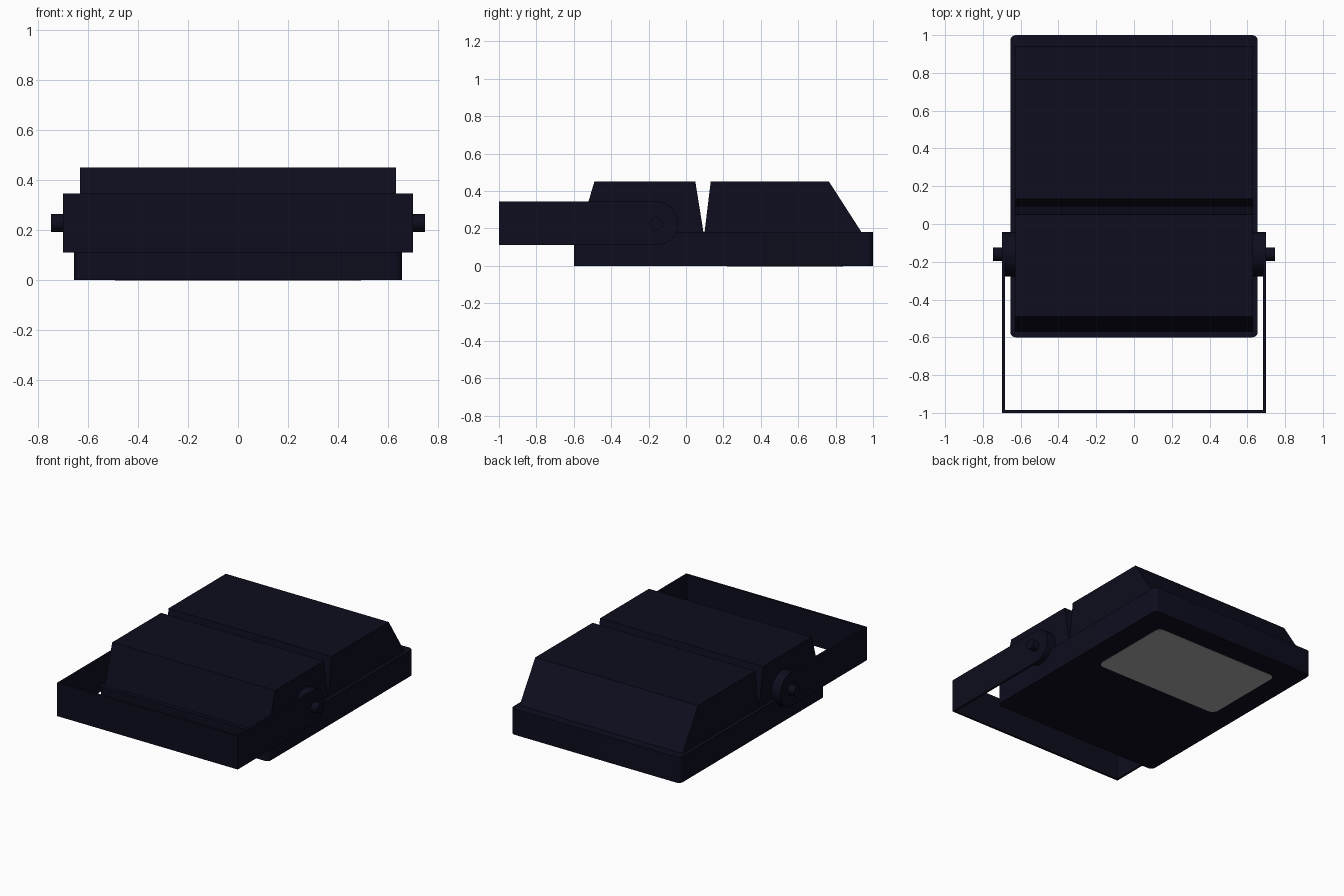
import bpy, bmesh, math
from mathutils import Vector

if "Cube" in bpy.data.objects:
    bpy.data.objects.remove(bpy.data.objects["Cube"], do_unlink=True)


def material(name, colour):
    m = bpy.data.materials.new(name)
    m.use_nodes = True
    m.diffuse_color = colour
    m.node_tree.nodes["Principled BSDF"].inputs["Base Color"].default_value = colour
    return m


housing_paint = material("dark navy paint", (0.004, 0.004, 0.013, 1))
glass_grey = material("lens grey", (0.4, 0.4, 0.4, 1))


def prism(name, outline, axis, start, end, mat):
    """Extrude a 2D outline along x (outline is y, z) or z (outline is x, y)."""
    bm = bmesh.new()
    place = (lambda a, b: (start, a, b)) if axis == "x" else (lambda a, b: (a, b, start))
    face = bm.faces.new([bm.verts.new(place(a, b)) for a, b in outline])
    out = bmesh.ops.extrude_face_region(bm, geom=[face])
    shift = Vector((end - start, 0, 0)) if axis == "x" else Vector((0, 0, end - start))
    moved = [g for g in out["geom"] if isinstance(g, bmesh.types.BMVert)]
    bmesh.ops.translate(bm, verts=moved, vec=shift)
    bmesh.ops.recalc_face_normals(bm, faces=bm.faces)
    mesh = bpy.data.meshes.new(name)
    bm.to_mesh(mesh)
    bm.free()
    mesh.materials.append(mat)
    obj = bpy.data.objects.new(name, mesh)
    bpy.context.collection.objects.link(obj)
    bpy.ops.object.select_all(action="DESELECT")
    obj.select_set(True)
    bpy.context.view_layer.objects.active = obj
    bpy.ops.object.shade_smooth_by_angle(angle=math.radians(30))
    return obj


def arc(cx, cy, r, a0, a1, steps):
    angles = [math.radians(a0 + (a1 - a0) * i / steps) for i in range(steps + 1)]
    return [(cx + r * math.cos(a), cy + r * math.sin(a)) for a in angles]


def rounded_rect(x, y0, y1, r):
    corners = [(x - r, y1 - r), (r - x, y1 - r), (r - x, y0 + r), (x - r, y0 + r)]
    return [p for i, (cx, cy) in enumerate(corners)
            for p in arc(cx, cy, r, 90 * i, 90 * i + 90, 6)]


# Lamp housing: flat base tray with two raised blocks split by a V groove
BASE_TOP, TOP = 0.18, 0.45
prism("base_tray", rounded_rect(0.655, -0.6, 1.0, 0.03), "z", 0, BASE_TOP, housing_paint)
LOW = BASE_TOP - 0.01
prism("front_block", [(-0.573, LOW), (-0.49, TOP), (0.05, TOP), (0.095, LOW)],
      "x", -0.63, 0.63, housing_paint)
prism("rear_block", [(0.098, LOW), (0.132, TOP), (0.765, TOP), (0.945, LOW)],
      "x", -0.63, 0.63, housing_paint)

# Lens set in the underside
prism("lens", rounded_rect(0.49, 0.22, 0.84, 0.045), "z", -0.002, 0.004, glass_grey)

# Mounting bracket: front bar, two round-ended arms, pivots and bolts
PY, PZ, R = -0.16, 0.228, 0.117
OUT, THICK = 0.698, 0.015
prism("bracket_front_bar",
      [(-1, PZ - R), (-1, PZ + R), (THICK - 1, PZ + R), (THICK - 1, PZ - R)],
      "x", -OUT, OUT, housing_paint)
arm = [(-1, PZ - R)] + arc(PY, PZ, R, -90, 90, 20) + [(-1, PZ + R)]
disc = arc(PY, PZ, R, 0, 360, 40)[:-1]
bolt = arc(PY, PZ, 0.035, 0, 360, 24)[:-1]
for side, s in (("left", 1), ("right", -1)):
    prism(side + "_bracket_arm", arm, "x", s * (OUT - THICK), s * OUT, housing_paint)
    prism(side + "_pivot_disc", disc, "x", s * 0.62, s * (OUT - THICK / 2), housing_paint)
    prism(side + "_pivot_bolt", bolt, "x", s * 0.69, s * 0.747, housing_paint)
